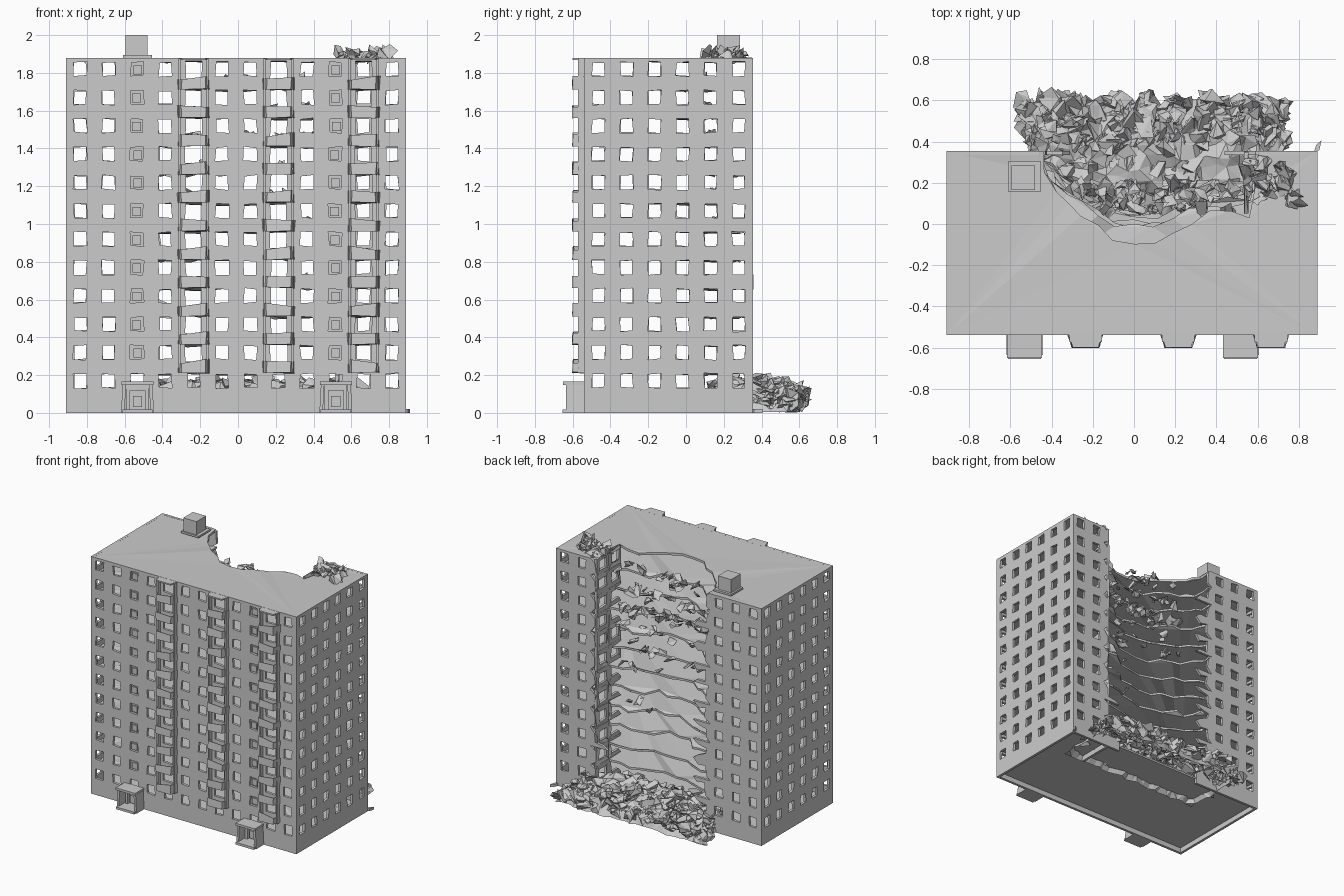
import bpy, bmesh, random
from mathutils import Vector, Matrix, Euler

if "Cube" in bpy.data.objects:
    bpy.data.objects.remove(bpy.data.objects["Cube"])
random.seed(7)
R = random.uniform
X0, X1, Y0, Y1, TOP = -0.91, 0.89, -0.54, 0.355, 1.88
COLS = [-0.835 + 0.15 * i for i in range(12)]
SIDE = [-0.47 + 0.15 * i for i in range(6)]
BALC = (4, 7, 10)


def finish(name, bm, thick=0, tri=False):
    bmesh.ops.remove_doubles(bm, verts=bm.verts, dist=0.0004)
    if tri:
        bmesh.ops.triangulate(bm, faces=bm.faces)
    bmesh.ops.recalc_face_normals(bm, faces=bm.faces)
    me = bpy.data.meshes.new(name)
    bm.to_mesh(me)
    bm.free()
    ob = bpy.data.objects.new(name, me)
    bpy.context.collection.objects.link(ob)
    if thick:
        m = ob.modifiers.new("thickness", 'SOLIDIFY')
        m.thickness, m.offset = thick, 0
    return ob


def add_box(bm, a, b):
    a, b = Vector(a), Vector(b)
    m = Matrix.Translation((a + b) / 2) @ Matrix.Diagonal((*(b - a), 1))
    return bmesh.ops.create_cube(bm, size=1, matrix=m)['verts']


def add_prism(bm, pts, z0, z1, droop=None):
    lo = [bm.verts.new((x, y, z0 - (droop[i] if droop else 0))) for i, (x, y) in enumerate(pts)]
    hi = [bm.verts.new((v.co.x, v.co.y, v.co.z + z1 - z0)) for v in lo]
    bm.faces.new(lo[::-1])
    bm.faces.new(hi)
    n = len(pts)
    for i in range(n):
        j = (i + 1) % n
        bm.faces.new((lo[i], lo[j], hi[j], hi[i]))


def add_chunk(bm, loc, size, flat=0.5):
    m = (Matrix.Translation(loc) @ Euler((R(-.8, .8), R(-.8, .8), R(0, 6))).to_matrix().to_4x4()
         @ Matrix.Diagonal((size, size * R(.5, 1), size * flat * R(.4, 1), 1)))
    for v in bmesh.ops.create_cube(bm, size=1, matrix=m)['verts']:
        v.co += Vector((R(-1, 1), R(-1, 1), R(-1, 1))) * size * 0.3
        v.co.z = max(v.co.z, 0.001)


def wall(name, place, us, keep=None, size=None, edge=None):
    """Wall of square cells, each a ring of four quads round a crooked window."""
    bm = bmesh.new()
    first, last = us[0] - .075, us[-1] + .075
    for c, u in enumerate(us):
        for r in range(12):
            parts = keep(c, r) if keep else (0, 1, 2, 3)
            v = 0.17 + 0.15 * r
            w, h = size(c, r) if size else (.033, .036)
            a, b = u - .075, u + .075
            lo, hi = v - .075, (TOP if r == 11 else v + .075)
            out = [(a, lo), (b, lo), (b, hi), (a, hi)]
            inn = [(u + sx * w + R(-.005, .005), v + sy * h + R(-.005, .005))
                   for sx, sy in ((-1, -1), (1, -1), (1, 1), (-1, 1))]
            if edge and len(parts) < 4:
                inn = [(p + R(-.012, .012), q + R(-.015, .015)) for p, q in inn]
            for k in parts:
                j = (k + 1) % 4
                bm.faces.new([bm.verts.new(place(*p)) for p in (out[k], out[j], inn[j], inn[k])])
        if parts:
            bm.faces.new([bm.verts.new(place(*p)) for p in
                          ((u - .075, 0), (u + .075, 0), (u + .075, .095), (u - .075, .095))])
    return finish(name, bm, 0.02)


# outer walls; the back one is torn open in the middle
def back_keep(c, r):
    if c < 3 or c > 9:
        return (0, 1, 2, 3)
    if c == 3:
        return random.choice([(3,), (3, 0), (3, 2), (3, 0, 2), (3, 0, 2)])
    if c == 9:
        return random.choice([(1,), (1, 0), (1,), (1,)])
    return ()


def front_size(c, r):
    return (.042, .05) if c in BALC and r > 0 else (.033, .036)


wall("front_wall", lambda u, v: (u, Y0 + .01, v), COLS, size=front_size)
wall("back_wall", lambda u, v: (u, Y1 - .01, v), COLS, back_keep, edge=True)
ys = lambda u: Y0 + .002 + (u + .545) * (Y1 - Y0 - .004) / .9
wall("right_wall", lambda u, v: (X1 - .01, ys(u), v), SIDE)
wall("left_wall", lambda u, v: (X0 + .01, ys(u), v), SIDE)
wall("torn_partition", lambda u, v: (.545 + R(-.002, .002), u, v), [.125, .275],
     lambda c, r: random.choice([(0, 1, 2), (0, 1, 2, 3), (0, 1)]) if c == 0 else (0, 1, 2, 3),
     lambda c, r: (.045, .04))

# roof and floor slabs with the ragged bite out of the back
BITE = [(.6, .36), (.59, .2), (.57, .06), (.46, .05), (.36, .05), (.27, .0), (.19, -.06), (.1, -.09),
        (0, -.085), (-.1, -.06), (-.17, 0), (-.26, .06), (-.32, .09), (-.37, .16), (-.40, .22), (-.44, .26), (-.44, .36)]
for f in range(12):
    z = .095 + .15 * (f + 1)
    roof = f == 11
    depth = 1 if roof else .5 + .35 * f / 11
    pts, droop = [(X0 + .005, Y1 - .005), (X0 + .005, Y0 + .005), (X1 - .005, Y0 + .005), (X1 - .005, Y1 - .005)], [0] * 4
    for i, (x, y) in enumerate(BITE):
        end = i in (0, len(BITE) - 1)
        jit = 0 if end else R(-.025, .025)
        yy = Y1 - .005 if end else Y1 - (.36 - y) * depth + jit
        pts.append((x + R(-.012, .012), min(yy, Y1 - .005)))
        droop.append(0 if end else R(0, .012 if roof else .035))
    bm = bmesh.new()
    if roof:
        add_prism(bm, pts, TOP - .018, TOP, droop)
    else:
        add_prism(bm, pts, z - .016, z, droop)
    finish("roof_slab" if roof else f"floor_slab_{f + 1}", bm, tri=True)
bm = bmesh.new()
add_box(bm, (X0 + .01, Y0 + .01, .04), (X1 - .01, Y1 - .01, .055))
finish("ground_floor_slab", bm)

# roof stair hut
bm = bmesh.new()
add_box(bm, (-.595, .165, TOP), (-.48, .285, 2.0))
add_prism(bm, [(-.61, .155), (-.455, .155), (-.455, .305), (-.61, .305)], TOP, TOP + .015)
finish("roof_hut", bm)

# blind stair windows set back in the front
bm = bmesh.new()
for c in (2, 9):
    for r in range(1, 12):
        x, z = COLS[c], .17 + .15 * r
        add_box(bm, (x - .045, Y0 + .018, z - .048), (x + .045, Y0 + .03, z + .048))
        s = R(-.006, .006)
        add_box(bm, (x - .022 + s, Y0 + .008, z - .028), (x + .024 + s, Y0 + .02, z + .02))
finish("stair_windows", bm)

# balcony stacks
for n, c in enumerate(BALC):
    x = COLS[c]
    prof = [(-.08, Y0), (-.062, -.6), (.062, -.6), (.08, Y0)]
    bm = bmesh.new()
    for k in range(11):
        z = .215 + .15 * k
        tilt = R(-.012, .012)
        lo = [bm.verts.new((x + a, b, z + R(-.004, .004))) for a, b in prof]
        hi = [bm.verts.new((x + a + R(-.006, .006), b + R(0, .008), z + .058 + tilt * (1 if a > 0 else -1)))
              for a, b in prof]
        for i in range(3):
            bm.faces.new((lo[i], lo[i + 1], hi[i + 1], hi[i]))
        bm.faces.new(lo[::-1])
    finish(f"balcony_parapets_{n + 1}", bm, .008)
    bm = bmesh.new()
    for s in (-1, 1):
        add_box(bm, (x + s * .073 - .006, -.572, .21), (x + s * .073 + .006, Y0 + .005, TOP - .005))
    add_prism(bm, [(x + a, b) for a, b in prof], TOP - .012, TOP - .001)
    finish(f"balcony_sides_{n + 1}", bm)

# entrance porches
for n, x in enumerate((-.532, .518)):
    bm = bmesh.new()
    for s in (-1, 1):
        for v in add_box(bm, (x + s * .07 - .009, -.635, 0), (x + s * .07 + .009, Y0 + .005, .15)):
            if v.co.z < .01:
                v.co.x += s * .008
    add_box(bm, (x - .085, -.65, .148), (x + .085, Y0 + .005, .166))
    add_box(bm, (x - .08, -.655, 0), (x + .08, Y0 + .005, .018))
    add_box(bm, (x - .06, -.565, .018), (x - .04, Y0, .148))
    add_box(bm, (x + .04, -.565, .018), (x + .06, Y0, .148))
    add_box(bm, (x - .06, -.565, .118), (x + .06, Y0, .148))
    add_box(bm, (x - .025, -.56, .03), (x + .025, Y0, .09))
    finish(f"entrance_porch_{n + 1}", bm)

# rubble heap at the foot of the collapse: core mound plus loose chunks
def heap(x, y):
    side = min(1, (x + .6) / .2, (.8 - x) / .2)
    front = 1 if y < .4 else 1 - (y - .4) * 1.5
    inner = min(1, (y + .02) / .2)
    return max(.01, .155 * side * front * inner)


bm = bmesh.new()
NX, NY = 24, 11
grid = []
for j in range(NY):
    row = []
    for i in range(NX):
        x, y = -.52 + 1.24 * i / (NX - 1), .06 + .53 * j / (NY - 1)
        edge = i in (0, NX - 1) or j in (0, NY - 1)
        x, y = x + R(-.018, .018), y + R(-.018, .018)
        row.append(bm.verts.new((x, y, .005 if edge else max(.01, heap(x, y) + R(-.04, .02)))))
    grid.append(row)
for j in range(NY - 1):
    for i in range(NX - 1):
        bm.faces.new((grid[j][i], grid[j][i + 1], grid[j + 1][i + 1], grid[j + 1][i]))
finish("rubble_mound", bm, tri=True)
bm = bmesh.new()
for i in range(330):
    x, y = R(-.54, .74), R(.08, .6) if i % 3 == 0 else R(.36, .61)
    add_chunk(bm, (x, y, heap(x, y) * R(.5, 1.05) + .01), R(.04, .085))
finish("rubble_chunks", bm, tri=True)

# debris on the roof corner and on the torn floor edges
bm = bmesh.new()
for i in range(45):
    add_chunk(bm, (R(.54, .79), R(.11, .3), TOP + R(.0, .025)), R(.03, .065))
finish("roof_debris", bm, tri=True)
bm = bmesh.new()
for f, count in ((10, 16), (9, 14), (8, 34), (7, 10), (6, 12), (5, 3), (3, 4)):
    for i in range(count):
        x = R(-.3, .5)
        add_chunk(bm, (x, R(.06, .2), .095 + .15 * (f + 1) + R(0, .02)), R(.03, .07), .35)
finish("floor_debris", bm, tri=True)

# bent splinter at the back corner
bm = bmesh.new()
add_prism(bm, [(.87, .34), (.90, .36), (.91, .405), (.885, .385)], 0, .02)
finish("corner_splinter", bm)
